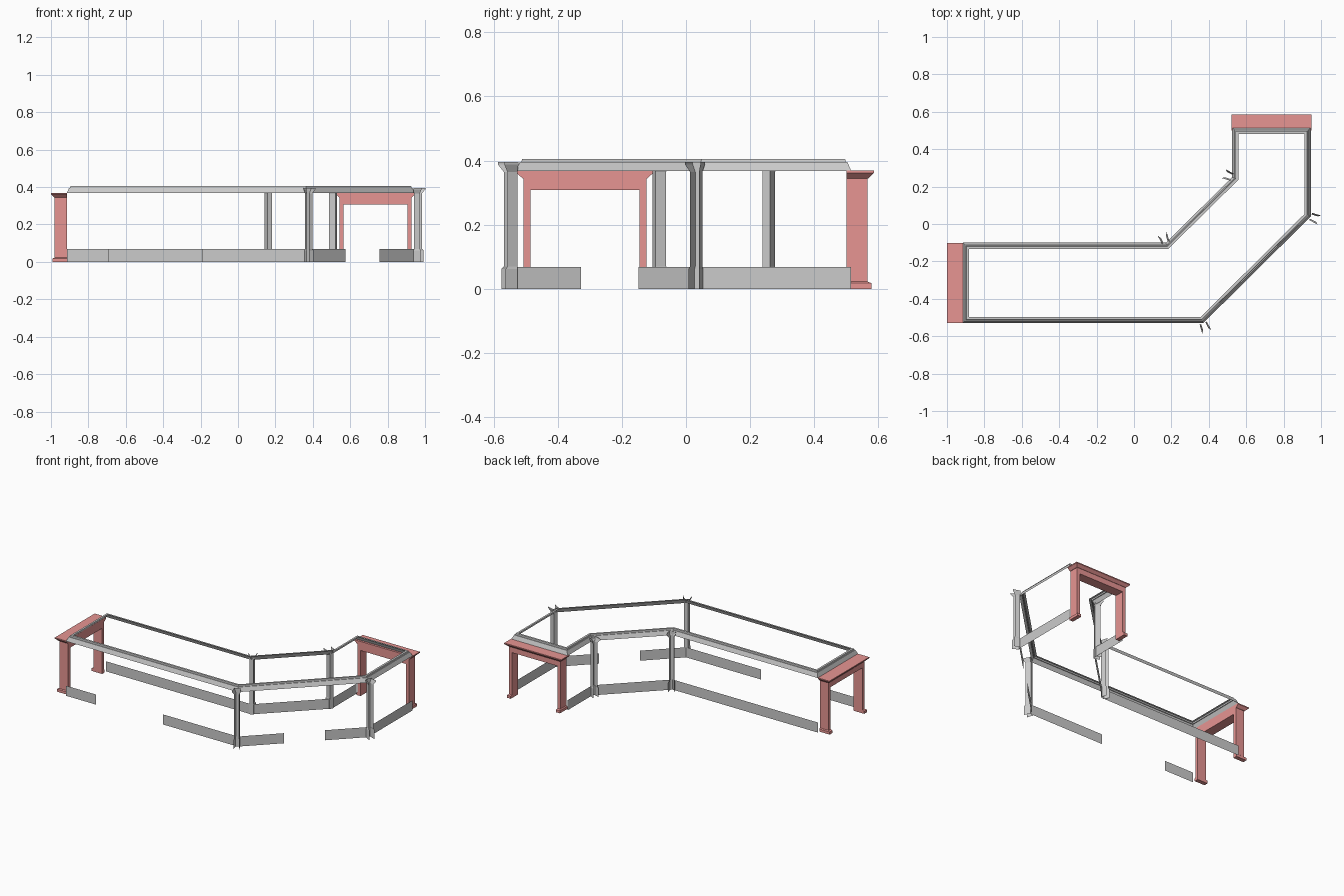
import bpy
from mathutils import Vector

if "Cube" in bpy.data.objects:
    bpy.data.objects.remove(bpy.data.objects["Cube"])

# Plan outline of the bent corridor, clockwise from the back left corner
PLAN = [Vector(p) for p in [(-.915, -.10), (.17, -.10), (.525, .25), (.525, .515),
                            (.945, .515), (.945, .04), (.37, -.53), (-.915, -.53)]]
N = len(PLAN)

red = bpy.data.materials.new("portal_red")
red.diffuse_color = (0.80, 0.30, 0.29, 1)
red.use_nodes = True
red.node_tree.nodes["Principled BSDF"].inputs["Base Color"].default_value = red.diffuse_color


def add_mesh(name, verts, faces, mat=None):
    me = bpy.data.meshes.new(name)
    me.from_pydata([tuple(v) for v in verts], [], faces)
    me.update()
    ob = bpy.data.objects.new(name, me)
    bpy.context.collection.objects.link(ob)
    if mat:
        me.materials.append(mat)
    return ob


def edge_normal(i):
    d = (PLAN[(i + 1) % N] - PLAN[i % N]).normalized()
    return Vector((-d.y, d.x))


def corner_out(i):
    """Outward bisector at a corner, and its mitre length."""
    a, b = edge_normal(i - 1), edge_normal(i)
    out = (a + b).normalized()
    return out, 1 / out.dot(a)


# Roof edge beam: sloped, stepped profile swept round the outline (inset, z)
profile = [(0, .368), (.012, .396), (.017, .396), (.019, .405), (.033, .405)]
verts, faces = [], []
P = len(profile)
for i, p in enumerate(PLAN):
    out, mitre = corner_out(i)
    for inset, z in profile:
        q = p - out * mitre * inset
        verts.append((q.x, q.y, z))
    for k in range(P - 1):
        j = (i + 1) % N
        faces.append((i * P + k, i * P + k + 1, j * P + k + 1, j * P + k))
add_mesh("roof_edge_beam", verts, faces)

# Low wall panels: edge index and the covered part of that edge
panels = [(0, 0, 1), (1, 0, 1), (2, 0, 1), (4, 0, 1),
          (5, 0, .33), (5, .645, 1), (6, 0, .435), (6, .825, 1)]
for n, (i, t0, t1) in enumerate(panels):
    a, b = PLAN[i], PLAN[(i + 1) % N]
    p, q = a.lerp(b, t0), a.lerp(b, t1)
    add_mesh(f"low_wall_{n + 1}",
             [(p.x, p.y, 0), (q.x, q.y, 0), (q.x, q.y, .068), (p.x, p.y, .068)],
             [(3, 2, 1, 0)])

# Corner posts: back plate and two side fins with a wider foot and flared cap
post = [(0, .042, .018), (.062, .042, .018), (.07, .035, .015),
        (.365, .035, .015), (.388, .050, .026), (.395, .050, .026)]
for i in (1, 2, 5, 6):
    out, _ = corner_out(i)
    side = Vector((-out.y, out.x))
    verts, faces = [], []
    for z, depth, half in post:
        for s, d in ((-half, depth), (-half * .8, 0), (half * .8, 0), (half, depth)):
            q = PLAN[i] + side * s + out * d
            verts.append((q.x, q.y, z))
    for r in range(len(post) - 1):
        for c in range(3):
            a = r * 4 + c
            faces.append((a, a + 1, a + 5, a + 4))
    add_mesh(f"corner_post_{i}", verts, faces)


# Red end portals
def portal(name, centre, out):
    out, centre = Vector(out), Vector(centre)
    side = Vector((-out.y, out.x))

    def stack(part, rings):
        """Solid from rings (z, u0, u1, depth) standing against the end wall."""
        vs, fs = [], []
        for z, u0, u1, d in rings:
            for u, v in ((u0, 0), (u0, d), (u1, d), (u1, 0)):
                q = centre + side * u + out * v
                vs.append((q.x, q.y, z))
        for r in range(len(rings) - 1):
            for c in range(4):
                a, b = r * 4 + c, r * 4 + (c + 1) % 4
                fs.append((a, a + 4, b + 4, b))
        m = len(vs)
        fs += [(0, 1, 2, 3), (m - 1, m - 2, m - 3, m - 4)]
        ob = add_mesh(f"{name}_{part}", vs, fs, red)
        ob.data.flip_normals()

    for label, s in (("left", -1), ("right", 1)):
        def leg(z, extra, d):
            u = sorted((s * .17, s * (.192 + extra)))
            return (z, u[0], u[1], d)
        stack(f"{label}_leg", [leg(0, .006, .078), leg(.018, .006, .078),
                               leg(.023, 0, .066), leg(.345, 0, .066)])
    stack("lintel", [(.308, -.17, .17, .066), (.345, -.17, .17, .066)])
    stack("cornice", [(.345, -.195, .195, .068), (.362, -.213, .213, .086),
                      (.369, -.213, .213, .086)])


portal("side_portal", (-.914, -.315), (-1, 0))
portal("back_portal", (.735, .5), (0, 1))
